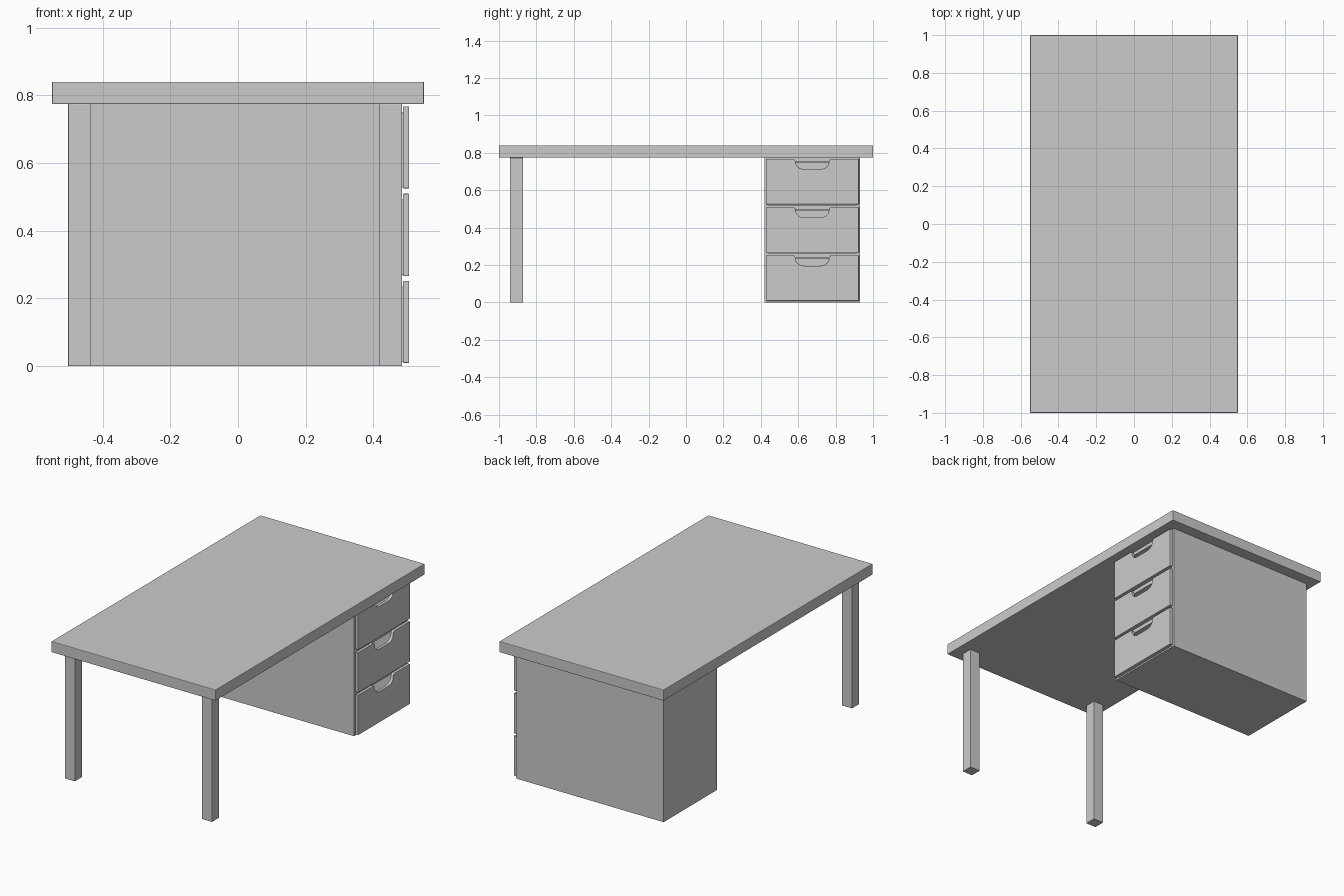
import bpy, bmesh, math

if "Cube" in bpy.data.objects:
    bpy.data.objects.remove(bpy.data.objects["Cube"])


def finish(bm, name, bevel=0.0):
    bmesh.ops.recalc_face_normals(bm, faces=bm.faces)
    mesh = bpy.data.meshes.new(name)
    bm.to_mesh(mesh)
    bm.free()
    ob = bpy.data.objects.new(name, mesh)
    bpy.context.collection.objects.link(ob)
    if bevel:
        mod = ob.modifiers.new("edge_round", 'BEVEL')
        mod.width = bevel
        mod.segments = 2
        mod.limit_method = 'ANGLE'
    return ob


def add_box(bm, x0, x1, y0, y1, z0, z1):
    vs = bmesh.ops.create_cube(bm, size=1)["verts"]
    for v in vs:
        v.co.x = x1 if v.co.x > 0 else x0
        v.co.y = y1 if v.co.y > 0 else y0
        v.co.z = z1 if v.co.z > 0 else z0


def boxes(name, parts, bevel=0.0):
    bm = bmesh.new()
    for p in parts:
        add_box(bm, *p)
    return finish(bm, name, bevel)


# Desk top
boxes("desk_top", [(-0.55, 0.55, -1, 1, 0.774, 0.84)], 0.003)

# Two legs at the open end
for name, x in (("left_leg", -0.502), ("right_leg", 0.417)):
    boxes(name, [(x, x + 0.068, -0.94, -0.872, 0, 0.774)], 0.001)

# Cabinet carcass: sides, back, floor, dividers and top rail
X0, X1, Y0, Y1, T = -0.502, 0.484, 0.419, 0.931, 0.02
carcass = [(X0, X1, Y0, Y0 + T, 0, 0.774),
           (X0, X1, Y1 - T, Y1, 0, 0.774),
           (X0, X0 + T, Y0 + T, Y1 - T, 0, 0.774)]
for z0, z1 in ((0, 0.009), (0.24, 0.264), (0.498, 0.522), (0.753, 0.774)):
    carcass.append((X0 + T, X1, Y0 + T, Y1 - T, z0, z1))
boxes("drawer_cabinet", carcass)


# Drawer front with a scooped finger pull in its top edge
def drawer_front(name, z0, z1):
    mid = 0.675
    half = [(0.101, 0), (0.096, -0.002), (0.092, -0.006), (0.090, -0.013)]
    for i in range(7):
        a = math.radians(15 * i)
        half.append((0.042 + 0.047 * math.cos(a), -0.016 - 0.039 * math.sin(a)))
    scoop = [(mid - y, z1 + z) for y, z in half]
    scoop += [(mid + y, z1 + z) for y, z in reversed(half)]
    outline = [(0.428, z0), (0.428, z1)] + scoop + [(0.924, z1), (0.924, z0)]
    bm = bmesh.new()
    face = bm.faces.new([bm.verts.new((0.488, y, z)) for y, z in outline])
    ext = bmesh.ops.extrude_face_region(bm, geom=[face])["geom"]
    for v in ext:
        if isinstance(v, bmesh.types.BMVert):
            v.co.x = 0.506
    finish(bm, name, 0.0015)


# Three drawers, each a front plus an open box behind it
for i, (z0, z1) in enumerate(((0.009, 0.251), (0.266, 0.509), (0.525, 0.767)), 1):
    drawer_front(f"drawer_front_{i}", z0, z1)
    a, b, t, h = 0.443, 0.907, 0.012, z0 + 0.226
    boxes(f"drawer_box_{i}", [(-0.47, 0.489, a, a + t, z0 + 0.002, h),
                              (-0.47, 0.489, b - t, b, z0 + 0.002, h),
                              (-0.47, -0.458, a + t, b - t, z0 + 0.002, h),
                              (-0.458, 0.489, a + t, b - t, z0 + 0.002, z0 + 0.014)])
